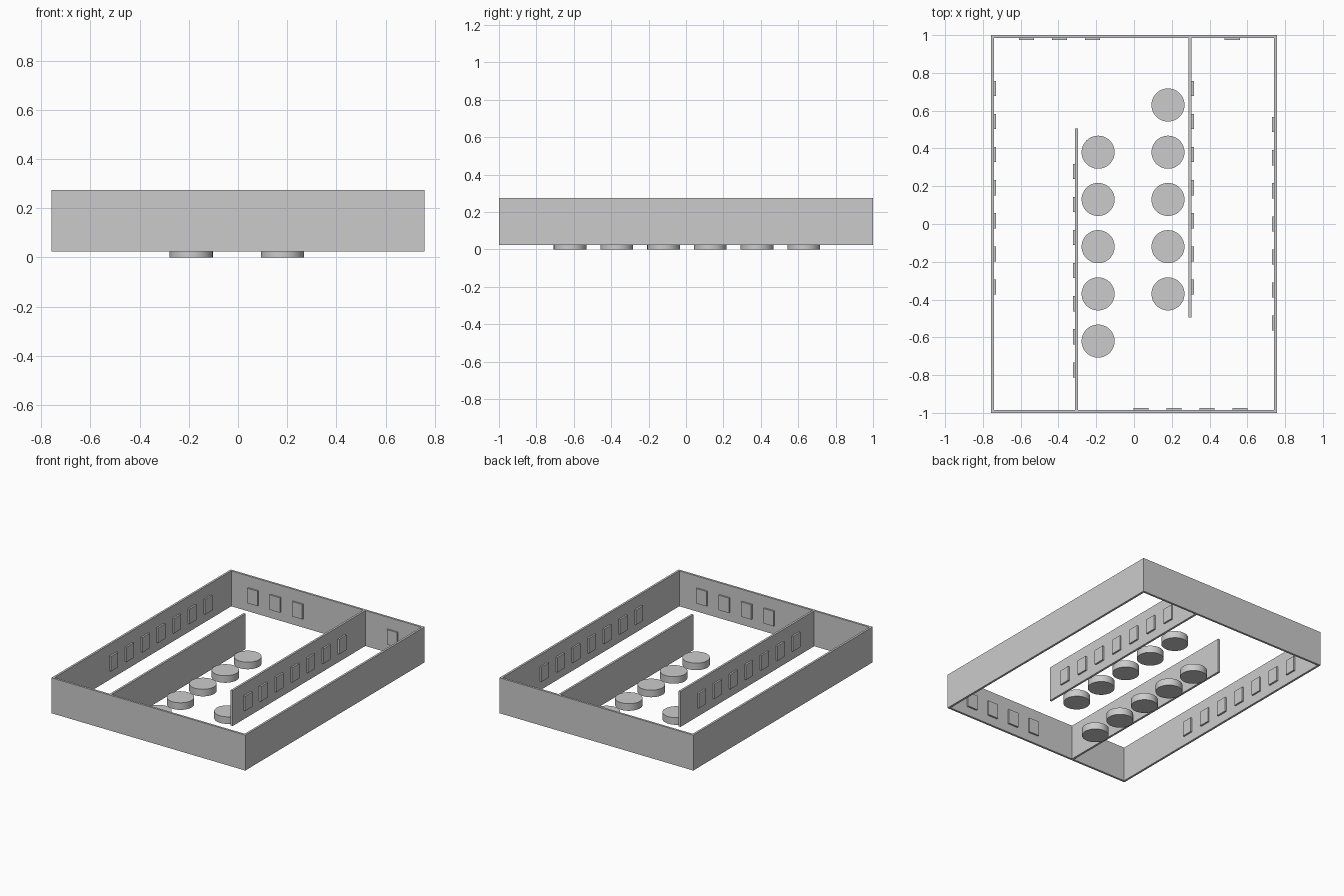
import bpy

if "Cube" in bpy.data.objects:
    bpy.data.objects.remove(bpy.data.objects["Cube"])

HX, HY, T = 0.757, 1.0, 0.015      # outer half sizes, wall thickness
Z0, Z1 = 0.025, 0.275              # wall bottom and top
PITCH = 0.175                      # spacing of hung panels


def box(name, x0, x1, y0, y1, z0, z1):
    bpy.ops.mesh.primitive_cube_add(
        size=1, location=((x0 + x1) / 2, (y0 + y1) / 2, (z0 + z1) / 2))
    ob = bpy.context.object
    ob.name = name
    ob.scale = (x1 - x0, y1 - y0, z1 - z0)
    bpy.ops.object.transform_apply(location=False, rotation=False, scale=True)
    return ob


def panel_row(name, axis, face, out, first, count):
    """Shallow panels hung on a wall face, running along the given axis."""
    w, d, z0, z1 = 0.04, 0.012, 0.0875, 0.1925
    lo, hi = sorted((face - out * 0.002, face + out * d))
    for i in range(count):
        c = first + i * PITCH
        if axis == 'y':
            box(f"{name}_{i + 1}", lo, hi, c - w, c + w, z0, z1)
        else:
            box(f"{name}_{i + 1}", c - w, c + w, lo, hi, z0, z1)


# Outer walls
box("left_wall", -HX, -HX + T, -HY, HY, Z0, Z1)
box("right_wall", HX - T, HX, -HY, HY, Z0, Z1)
box("front_wall", -HX + T, HX - T, -HY, -HY + T, Z0, Z1)
box("back_wall", -HX + T, HX - T, HY - T, HY, Z0, Z1)

# Partitions, each joined to one end wall
LX, RX = -0.304, 0.297
box("left_partition", LX - T / 2, LX + T / 2, -HY + T, 0.505, Z0, Z1)
box("right_partition", RX - T / 2, RX + T / 2, -0.495, HY - T, Z0, Z1)

# Hung panels
panel_row("left_wall_panel", 'y', -HX + T, 1, -0.333, 7)
panel_row("right_wall_panel", 'y', HX - T, -1, -0.524, 7)
panel_row("left_partition_panel", 'y', LX - T / 2, -1, -0.772, 7)
panel_row("right_partition_panel", 'y', RX + T / 2, 1, -0.333, 7)
panel_row("back_wall_panel", 'x', HY - T, -1, -0.57, 3)
panel_row("back_corner_panel", 'x', HY - T, -1, 0.52, 1)
panel_row("front_wall_panel", 'x', -HY + T, 1, 0.037, 4)

# Round plinths in two staggered rows
for side, x, y_first in (("left", -0.19, -0.62), ("right", 0.18, -0.37)):
    for i in range(5):
        bpy.ops.mesh.primitive_cylinder_add(
            vertices=48, radius=0.0875, depth=0.05,
            location=(x, y_first + i * 0.25, 0.025))
        bpy.context.object.name = f"{side}_round_plinth_{i + 1}"
        bpy.ops.object.shade_smooth_by_angle()
